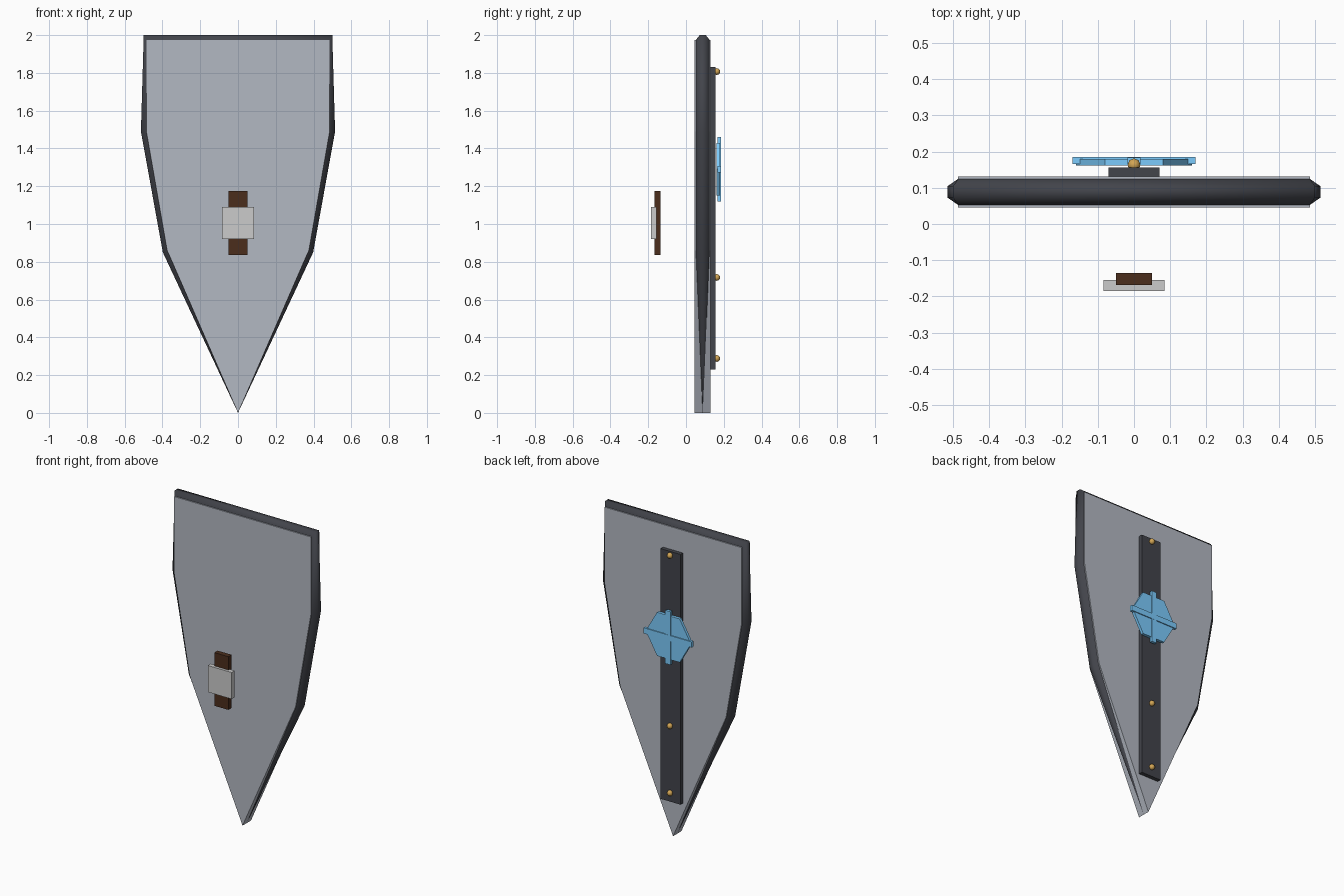
import bpy, bmesh
from math import radians

if "Cube" in bpy.data.objects:
    bpy.data.objects.remove(bpy.data.objects["Cube"])


def material(name, rgb):
    m = bpy.data.materials.new(name)
    m.diffuse_color = (*rgb, 1)
    m.use_nodes = True
    m.node_tree.nodes["Principled BSDF"].inputs["Base Color"].default_value = m.diffuse_color
    return m


DARK = material("dark_iron", (0.055, 0.058, 0.07))
STEEL = material("steel", (0.45, 0.48, 0.54))
BROWN = material("leather", (0.07, 0.027, 0.012))
BRASS = material("brass", (0.65, 0.38, 0.09))
BLUE = material("blue", (0.2, 0.6, 0.98))


def finish(obj, name, mat):
    obj.name = name
    if mat:
        obj.data.materials.append(mat)
    return obj


def mesh_object(name, bm, mat):
    bmesh.ops.recalc_face_normals(bm, faces=bm.faces)
    mesh = bpy.data.meshes.new(name)
    bm.to_mesh(mesh)
    bm.free()
    obj = bpy.data.objects.new(name, mesh)
    bpy.context.collection.objects.link(obj)
    return finish(obj, name, mat)


def slab(name, outline, y, depth, mat):
    """Flat x-z outline extruded along y."""
    bm = bmesh.new()
    face = bm.faces.new([bm.verts.new((x, y, z)) for x, z in outline])
    side = bmesh.ops.extrude_face_region(bm, geom=[face])
    bmesh.ops.translate(bm, vec=(0, depth, 0),
                        verts=[v for v in side["geom"] if isinstance(v, bmesh.types.BMVert)])
    return mesh_object(name, bm, mat)


def box(name, x, y, z, mat):
    """Box from (min, max) pairs on each axis."""
    bpy.ops.mesh.primitive_cube_add(size=1, location=[(a + b) / 2 for a, b in (x, y, z)])
    obj = bpy.context.object
    obj.scale = [b - a for a, b in (x, y, z)]
    return finish(obj, name, mat)


def smooth(obj, angle):
    bpy.ops.object.select_all(action="DESELECT")
    obj.select_set(True)
    bpy.context.view_layer.objects.active = obj
    bpy.ops.object.shade_smooth_by_angle(angle=radians(angle))


def mirrored(half):
    """Right half starting at the tip -> full closed outline."""
    return half + [(-x, z) for x, z in reversed(half[1:])]


# Shield plate
inner = mirrored([(0, 0), (0.375, 0.86), (0.485, 1.49), (0.485, 1.975)])
slab("shield_plate", inner, 0.046, 0.085, STEEL)

# Chamfered rim, tapering away towards the tip
outer = mirrored([(0, 0), (0.398, 0.85), (0.514, 1.49), (0.499, 2.0)])
MID, HALF = 0.0885, 0.036
section = [(0, -1), (1, -0.45), (1, 0.45), (0, 1)]   # (outward, thickness)
bm = bmesh.new()
rings = []
for i, ((ix, iz), (ox, oz)) in enumerate(zip(inner, outer)):
    thick = 1
    if i == 0:
        iz, thick = 0.002, 0.03
    rings.append([bm.verts.new((ix + (ox - ix) * t, MID + HALF * s * thick, iz + (oz - iz) * t))
                  for t, s in section])
for a, b in zip(rings, rings[1:] + rings[:1]):
    for j in range(4):
        k = (j + 1) % 4
        bm.faces.new((a[j], a[k], b[k], b[j]))
smooth(mesh_object("rim", bm, DARK), 60)

# Centre strip with rivets
box("centre_strip", (-0.07, 0.07), (0.13, 0.156), (0.23, 1.83), DARK)
for z in (0.288, 0.717, 1.807):
    bpy.ops.mesh.primitive_uv_sphere_add(segments=8, ring_count=6, radius=0.018,
                                         location=(0, 0.163, z))
    rivet = finish(bpy.context.object, "rivet", BRASS)
    smooth(rivet, 60)

# Emblem: hexagonal disc with a raised cross
CZ = 1.29
hexagon = [(0.16, 0), (0.08, 0.139), (-0.08, 0.139), (-0.16, 0), (-0.08, -0.139), (0.08, -0.139)]
slab("emblem_disc", [(x, CZ + z) for x, z in hexagon], 0.161, 0.018, BLUE)
box("emblem_bar_upright", (-0.018, 0.018), (0.166, 0.184), (CZ - 0.17, CZ + 0.17), BLUE)
box("emblem_bar_level", (-0.17, 0.17), (0.166, 0.185), (CZ - 0.018, CZ + 0.018), BLUE)

# Handle and its grip pad
box("handle", (-0.05, 0.05), (-0.168, -0.135), (0.835, 1.175), BROWN)
box("grip_pad", (-0.084, 0.084), (-0.185, -0.155), (0.92, 1.09), None)
